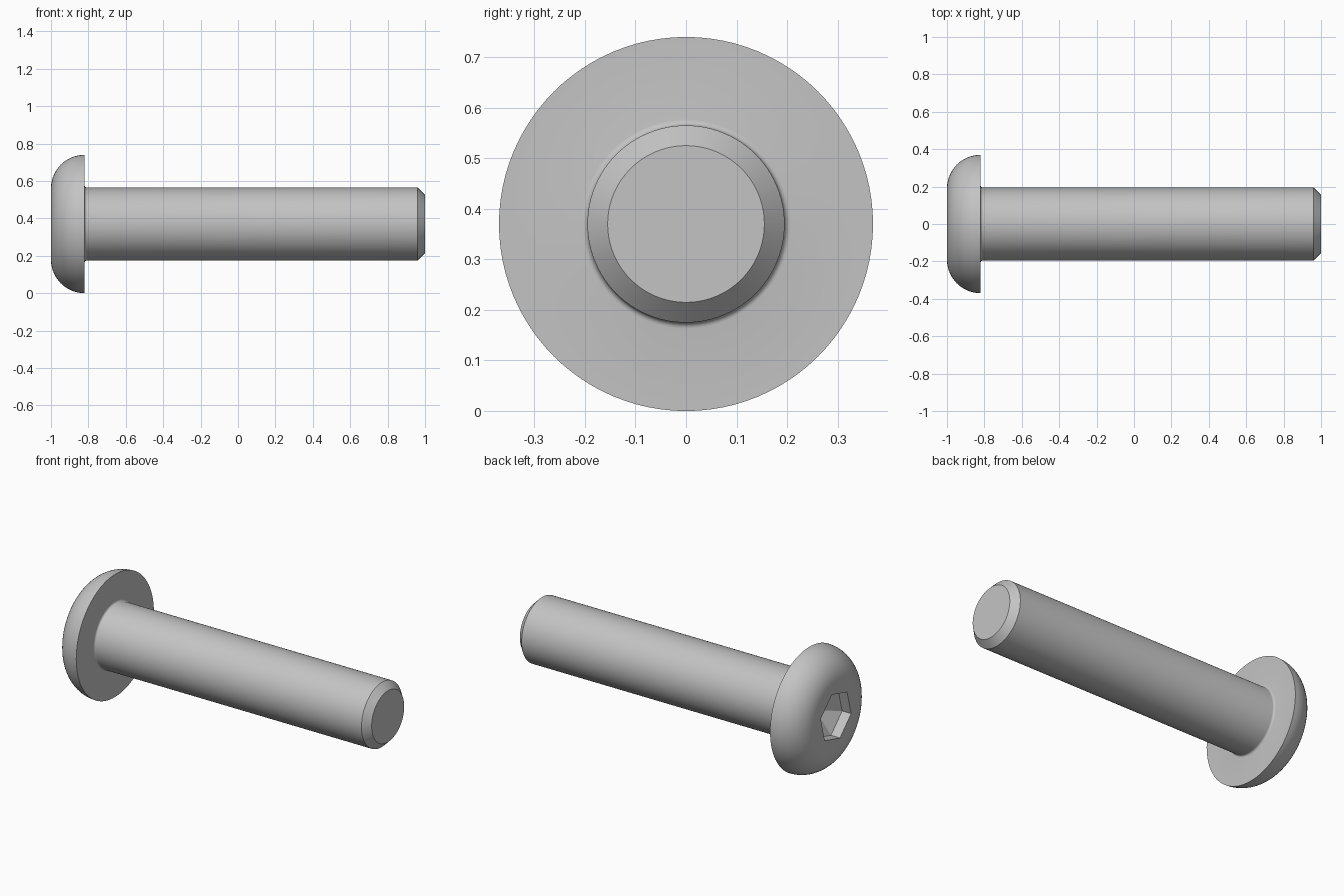
import bpy, bmesh
from math import sin, cos, pi, radians

if "Cube" in bpy.data.objects:
    bpy.data.objects.remove(bpy.data.objects["Cube"], do_unlink=True)

SEGMENTS = 96
HEAD_R, HEAD_H = 0.37, 0.18
SHANK_R, CHAMFER, FILLET = 0.195, 0.04, 0.012
HEX_R, HEX_TURN = 0.15, radians(15)
WALL_DEPTH, SOCKET_DEPTH = 0.06, 0.135
UNDER_HEAD = HEAD_H - 1

steel = bpy.data.materials.new("grey steel")
steel.use_nodes = True
colour = (0.55, 0.55, 0.55, 1)
steel.diffuse_color = colour
steel.node_tree.nodes["Principled BSDF"].inputs["Base Color"].default_value = colour


def hex_radius(angle):
    """Distance from the centre to the edge of the hexagon at this angle."""
    local = (angle - HEX_TURN) % (pi / 3) - pi / 6
    return HEX_R * cos(pi / 6) / cos(local)


def arc(cx, cr, radius, start, end, steps):
    """Profile points (x, radius) along an arc."""
    angles = [start + (end - start) * i / steps for i in range(steps + 1)]
    return [(cx + radius * cos(a), cr + radius * sin(a)) for a in angles]


# Profile from the socket floor, over the head and along the shank
# (a radius of None marks a ring that follows the hexagon)
profile = [(WALL_DEPTH - 1, None), (-1, None)]
profile += arc(UNDER_HEAD, HEAD_R - HEAD_H, HEAD_H, pi, pi / 2, 14)
profile += arc(UNDER_HEAD + FILLET, SHANK_R + FILLET, FILLET, pi, 1.5 * pi, 5)
profile += [(1 - CHAMFER, SHANK_R), (1, SHANK_R - CHAMFER)]

bm = bmesh.new()
rings = []
for x, r in profile:
    ring = []
    for i in range(SEGMENTS):
        a = 2 * pi * i / SEGMENTS
        d = hex_radius(a) if r is None else r
        ring.append(bm.verts.new((x, d * cos(a), d * sin(a) + HEAD_R)))
    rings.append(ring)

# Skin between neighbouring rings
for low, high in zip(rings, rings[1:]):
    for i in range(SEGMENTS):
        j = (i + 1) % SEGMENTS
        bm.faces.new((low[i], low[j], high[j], high[i]))

# Pointed socket floor and flat shank tip
apex = bm.verts.new((SOCKET_DEPTH - 1, 0, HEAD_R))
for i in range(SEGMENTS):
    bm.faces.new((rings[0][i], rings[0][(i + 1) % SEGMENTS], apex))
bm.faces.new(rings[-1])
bmesh.ops.recalc_face_normals(bm, faces=bm.faces)

mesh = bpy.data.meshes.new("button_head_screw")
bm.to_mesh(mesh)
bm.free()
mesh.materials.append(steel)
screw = bpy.data.objects.new("button_head_screw", mesh)
bpy.context.collection.objects.link(screw)

# Smooth round surfaces with crisp edges
bpy.ops.object.select_all(action="DESELECT")
screw.select_set(True)
bpy.context.view_layer.objects.active = screw
bpy.ops.object.shade_smooth_by_angle(angle=radians(24))
